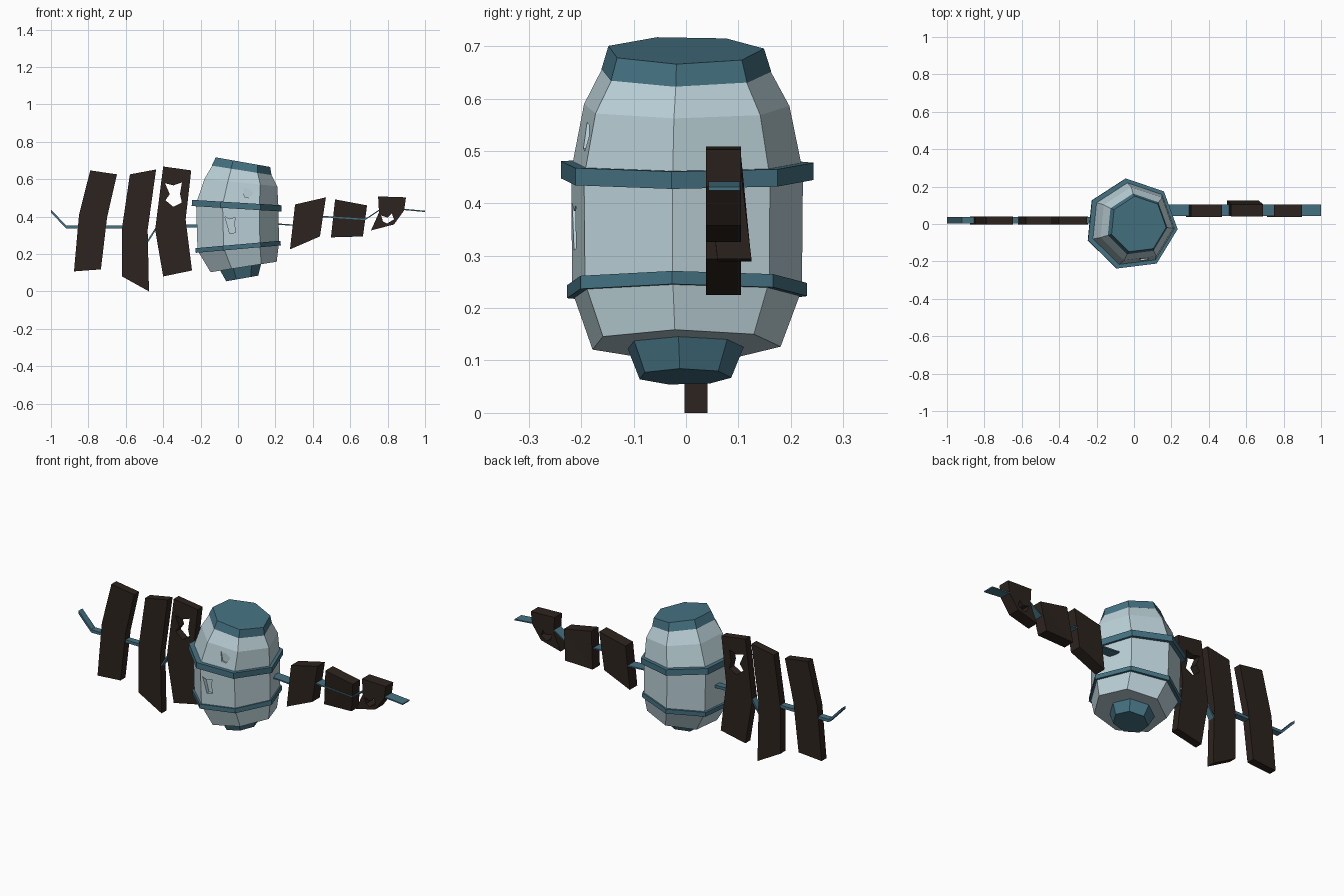
import bpy, bmesh, math
from mathutils import Vector

if "Cube" in bpy.data.objects:
    bpy.data.objects.remove(bpy.data.objects["Cube"])

def material(name, rgb):
    m = bpy.data.materials.new(name)
    m.diffuse_color = (*rgb, 1)
    m.use_nodes = True
    m.node_tree.nodes["Principled BSDF"].inputs["Base Color"].default_value = m.diffuse_color
    return m

PALE = material("pale_metal", (0.50, 0.64, 0.69))
TEAL = material("teal_metal", (0.06, 0.17, 0.225))
WOOD = material("dark_wood", (0.026, 0.017, 0.013))
SIDES, TURN = 7, math.radians(-5.7)

def add(name, mesh, mat):
    ob = bpy.data.objects.new(name, mesh)
    bpy.context.collection.objects.link(ob)
    mesh.materials.clear()
    mesh.materials.append(mat)
    return ob

def loft(name, rings, mat, loop=False):
    """Seven-sided loft; each ring is (centre x, centre z, radius, tilt in degrees)."""
    bm = bmesh.new()
    rows = []
    for cx, cz, r, tilt in rings:
        t = math.radians(tilt)
        row = []
        for i in range(SIDES):
            a = TURN + math.tau * i / SIDES
            u = r * math.cos(a)
            row.append(bm.verts.new((cx + u * math.cos(t), r * math.sin(a) - 0.003,
                                     cz - u * math.sin(t))))
        rows.append(row)
    pairs = list(zip(rows, rows[1:]))
    if loop:
        pairs.append((rows[-1], rows[0]))
    else:
        bm.faces.new(rows[0])
        bm.faces.new(rows[-1])
    for lo, hi in pairs:
        for i in range(SIDES):
            j = (i + 1) % SIDES
            bm.faces.new((lo[i], lo[j], hi[j], hi[i]))
    bmesh.ops.recalc_face_normals(bm, faces=bm.faces)
    me = bpy.data.meshes.new(name)
    bm.to_mesh(me)
    bm.free()
    return add(name, me, mat)

def slab(name, outline, y0, y1, mat, hole=None):
    """Front-view (x, z) outline, with an optional hole, extruded from y0 to y1."""
    cu = bpy.data.curves.new(name, 'CURVE')
    cu.dimensions, cu.fill_mode, cu.extrude = '2D', 'BOTH', (y1 - y0) / 2
    for pts in [outline] + ([hole] if hole else []):
        sp = cu.splines.new('POLY')
        sp.points.add(len(pts) - 1)
        for p, (x, z) in zip(sp.points, pts):
            p.co = (x, z, 0, 1)
        sp.use_cyclic_u = True
    tmp = bpy.data.objects.new("tmp", cu)
    bpy.context.collection.objects.link(tmp)
    me = bpy.data.meshes.new_from_object(
        tmp.evaluated_get(bpy.context.evaluated_depsgraph_get()))
    bpy.data.objects.remove(tmp)
    bm = bmesh.new()
    bm.from_mesh(me)
    for v in bm.verts:
        x, z, d = v.co
        v.co = (x, (y0 + y1) / 2 - d, z)
    bmesh.ops.remove_doubles(bm, verts=bm.verts, dist=1e-5)
    bmesh.ops.recalc_face_normals(bm, faces=bm.faces)
    for f in bm.faces:
        f.smooth = False
    bm.to_mesh(me)
    bm.free()
    return add(name, me, mat)

def strap(name, path, y0, y1, thick):
    h = thick / 2
    pts = [(x, z + h) for x, z in path] + [(x, z - h) for x, z in reversed(path)]
    return slab(name, pts, y0, y1, TEAL)

def band(name, cx, cz, r, inner, h, tilt):
    s = h / 2 * math.sin(math.radians(tilt))
    loft(name, [(cx - s, cz - h / 2, inner, tilt), (cx - s, cz - h / 2, r, tilt),
                (cx + s, cz + h / 2, r, tilt), (cx + s, cz + h / 2, inner, tilt)], TEAL, True)

# Bulging, slightly bent barrel body
body = loft("barrel_body", [(0.025, 0.130, 0.185, -9), (-0.005, 0.238, 0.226, -5),
                            (-0.010, 0.458, 0.228, 3.5), (0.01, 0.583, 0.202, 6),
                            (0.016, 0.650, 0.165, 9)], PALE)

# Shallow dents in the front of the barrel
dents = [([(0.025, 0.555), (0.05, 0.55), (0.085, 0.555), (0.085, 0.53), (0.06, 0.5),
           (0.035, 0.505)], -0.185),
         ([(-0.07, 0.4), (-0.045, 0.385), (-0.015, 0.395), (-0.02, 0.36), (-0.012, 0.315),
           (-0.045, 0.31), (-0.055, 0.35)], -0.195)]
for pts, depth in dents:
    cutter = slab("dent_cutter", pts, -0.3, depth, PALE)
    cutter.hide_render = True
    mod = body.modifiers.new("dent", 'BOOLEAN')
    mod.operation, mod.object, mod.solver = 'DIFFERENCE', cutter, 'EXACT'
    bpy.context.view_layer.objects.active = body
    bpy.ops.object.modifier_apply(modifier=mod.name)
    bpy.data.objects.remove(cutter)

# Lid, plug and hoops
loft("lid", [(0.015, 0.648, 0.167, 9), (0.022, 0.692, 0.153, 10)], TEAL)
loft("bottom_plug", [(0.02, 0.069, 0.09, -10), (0.01, 0.135, 0.117, -9)], TEAL)
band("upper_hoop", -0.014, 0.459, 0.248, 0.22, 0.033, 3.5)
band("lower_hoop", -0.006, 0.238, 0.236, 0.215, 0.025, -5)

# Straps that carry the planks
strap("left_strap", [(-1, 0.43), (-0.92, 0.345), (-0.6, 0.345), (-0.51, 0.225),
                     (-0.43, 0.35), (-0.18, 0.35)], 0.002, 0.038, 0.016)
strap("right_strap", [(0.18, 0.362), (0.3, 0.354), (0.46, 0.4), (0.68, 0.385),
                      (0.755, 0.434), (0.89, 0.438), (1, 0.428)], 0.043, 0.103, 0.007)

# Left planks
slab("left_plank_outer", [(-0.79, 0.647), (-0.647, 0.626), (-0.70, 0.396), (-0.733, 0.118),
                          (-0.877, 0.107), (-0.85, 0.41)], -0.003, 0.041, WOOD)
slab("left_plank_middle", [(-0.578, 0.626), (-0.438, 0.652), (-0.483, 0.33), (-0.476, 0.0),
                           (-0.62, 0.08), (-0.62, 0.34)], -0.003, 0.041, WOOD)
slab("left_plank_inner", [(-0.4, 0.668), (-0.25, 0.647), (-0.28, 0.385), (-0.246, 0.112),
                          (-0.4, 0.08), (-0.443, 0.33)], -0.003, 0.041, WOOD,
     [(-0.39, 0.578), (-0.345, 0.567), (-0.3, 0.583), (-0.31, 0.52), (-0.3, 0.476),
      (-0.345, 0.452), (-0.388, 0.487), (-0.365, 0.52)])

# Right planks
slab("right_plank_inner", [(0.305, 0.465), (0.47, 0.503), (0.438, 0.294), (0.278, 0.225)],
     0.038, 0.105, WOOD)
middle = slab("right_plank_middle", [(0.519, 0.492), (0.69, 0.46), (0.668, 0.294),
                                     (0.497, 0.289)], 0.04, 0.105, WOOD)
for v in middle.data.vertices:          # this plank kicks back at the bottom
    if v.co.z < 0.4:
        v.co.y += 0.02
slab("right_plank_outer", [(0.749, 0.508), (0.898, 0.503), (0.888, 0.433), (0.834, 0.358),
                           (0.711, 0.326), (0.754, 0.422)], 0.038, 0.105, WOOD,
     [(0.765, 0.406), (0.8, 0.395), (0.823, 0.417), (0.834, 0.385), (0.797, 0.363),
      (0.775, 0.374)])
